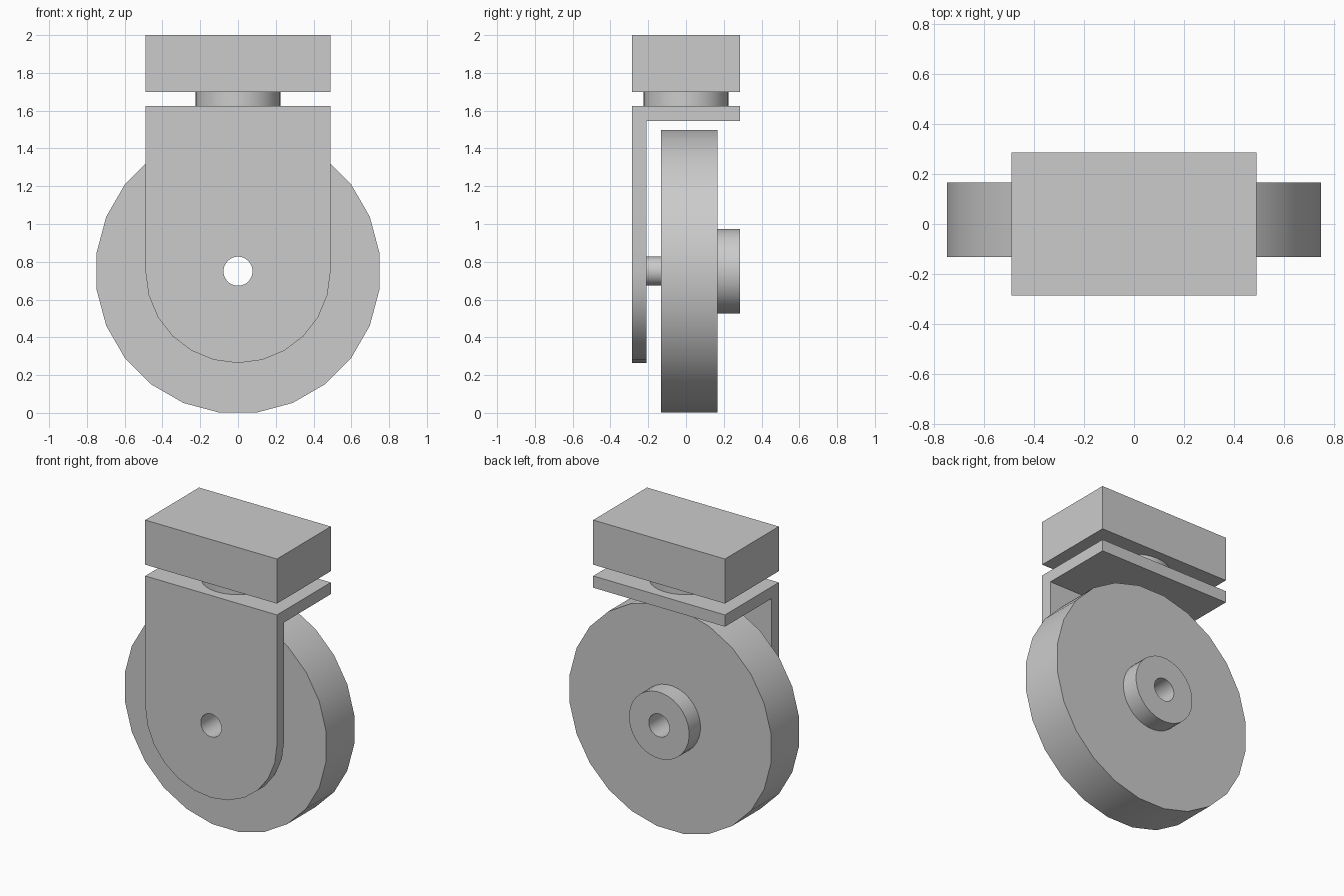
import bpy, bmesh, math
from mathutils import Vector

if "Cube" in bpy.data.objects:
    bpy.data.objects.remove(bpy.data.objects["Cube"])

AXLE_Z = 0.75
W, D = 0.49, 0.286          # half width and half depth of the mount
BORE, SEG = 0.077, 32
PLATE_Y = -0.209            # inner face of the upright plate


def finish(bm, name):
    bmesh.ops.recalc_face_normals(bm, faces=bm.faces)
    mesh = bpy.data.meshes.new(name)
    bm.to_mesh(mesh)
    bm.free()
    ob = bpy.data.objects.new(name, mesh)
    bpy.context.collection.objects.link(ob)
    bpy.ops.object.select_all(action='DESELECT')
    ob.select_set(True)
    bpy.context.view_layer.objects.active = ob
    bpy.ops.object.shade_smooth_by_angle(angle=math.radians(30))
    return ob


def loop(bm, points):
    vs = [bm.verts.new(p) for p in points]
    return [bm.edges.new((vs[i - 1], vs[i])) for i in range(len(vs))]


def ring(bm, r, y, n=SEG, z=AXLE_Z):
    step = math.tau / n
    return loop(bm, [(r * math.sin((i + 0.5) * step), y, z - r * math.cos((i + 0.5) * step))
                     for i in range(n)])


def wall(bm, a, b):
    bmesh.ops.bridge_loops(bm, edges=a + b)


def disc(bm, a, b):
    bmesh.ops.triangle_fill(bm, edges=a + b, use_beauty=True, normal=(0, 1, 0))


# Top mounting block
bm = bmesh.new()
bmesh.ops.create_cube(bm, size=1)
bmesh.ops.scale(bm, vec=(2 * W, 2 * D, 0.3), verts=bm.verts)
bmesh.ops.translate(bm, vec=(0, 0, 1.85), verts=bm.verts)
finish(bm, "mounting_block")

# Swivel pivot between block and bracket
bm = bmesh.new()
bmesh.ops.create_cone(bm, cap_ends=True, segments=SEG, radius1=0.224, radius2=0.224, depth=0.08)
bmesh.ops.translate(bm, vec=(0, 0, 1.662), verts=bm.verts)
finish(bm, "swivel_pivot")

# Bracket: round-ended upright with axle hole, folded over at the top
bm = bmesh.new()
arc = [(W * math.cos(math.radians(a)), -D, AXLE_Z - 0.486 * math.sin(math.radians(a)))
       for a in range(0, 181, 15)]
outer = loop(bm, arc + [(-W, -D, 1.545), (W, -D, 1.545)])
disc(bm, outer, ring(bm, BORE, -D))
fold = max(outer, key=lambda e: e.verts[0].co.z + e.verts[1].co.z)
a, b = fold.verts
top = [bm.verts.new((v.co.x, -D, 1.624)) for v in (b, a)]
bm.faces.new([a, b] + top)


def extrude(faces, dy):
    geom = bmesh.ops.extrude_face_region(bm, geom=faces)["geom"]
    verts = [g for g in geom if isinstance(g, bmesh.types.BMVert)]
    bmesh.ops.translate(bm, vec=Vector((0, dy, 0)), verts=verts)


bmesh.ops.recalc_face_normals(bm, faces=bm.faces)
extrude(list(bm.faces), PLATE_Y + D)
lip = [f for f in bm.faces if f.calc_center_median().z > 1.56
       and all(abs(v.co.y - PLATE_Y) < 1e-4 for v in f.verts)]
extrude(lip, D - PLATE_Y)
finish(bm, "bracket")

# Wheel with rear hub, through bore and thin axle sleeve to the bracket
bm = bmesh.new()
sleeve = ring(bm, BORE, PLATE_Y)
bore_front = ring(bm, BORE, -0.132)
bore_back = ring(bm, BORE, D)
tyre_front = ring(bm, 0.755, -0.132, 24)
tyre_back = ring(bm, 0.755, 0.166, 24)
hub_base = ring(bm, 0.224, 0.166)
hub_end = ring(bm, 0.224, D)
disc(bm, tyre_front, bore_front)
disc(bm, tyre_back, hub_base)
disc(bm, hub_end, bore_back)
wall(bm, tyre_front, tyre_back)
wall(bm, hub_base, hub_end)
wall(bm, bore_front, bore_back)
wall(bm, sleeve, bore_front)
finish(bm, "wheel")
